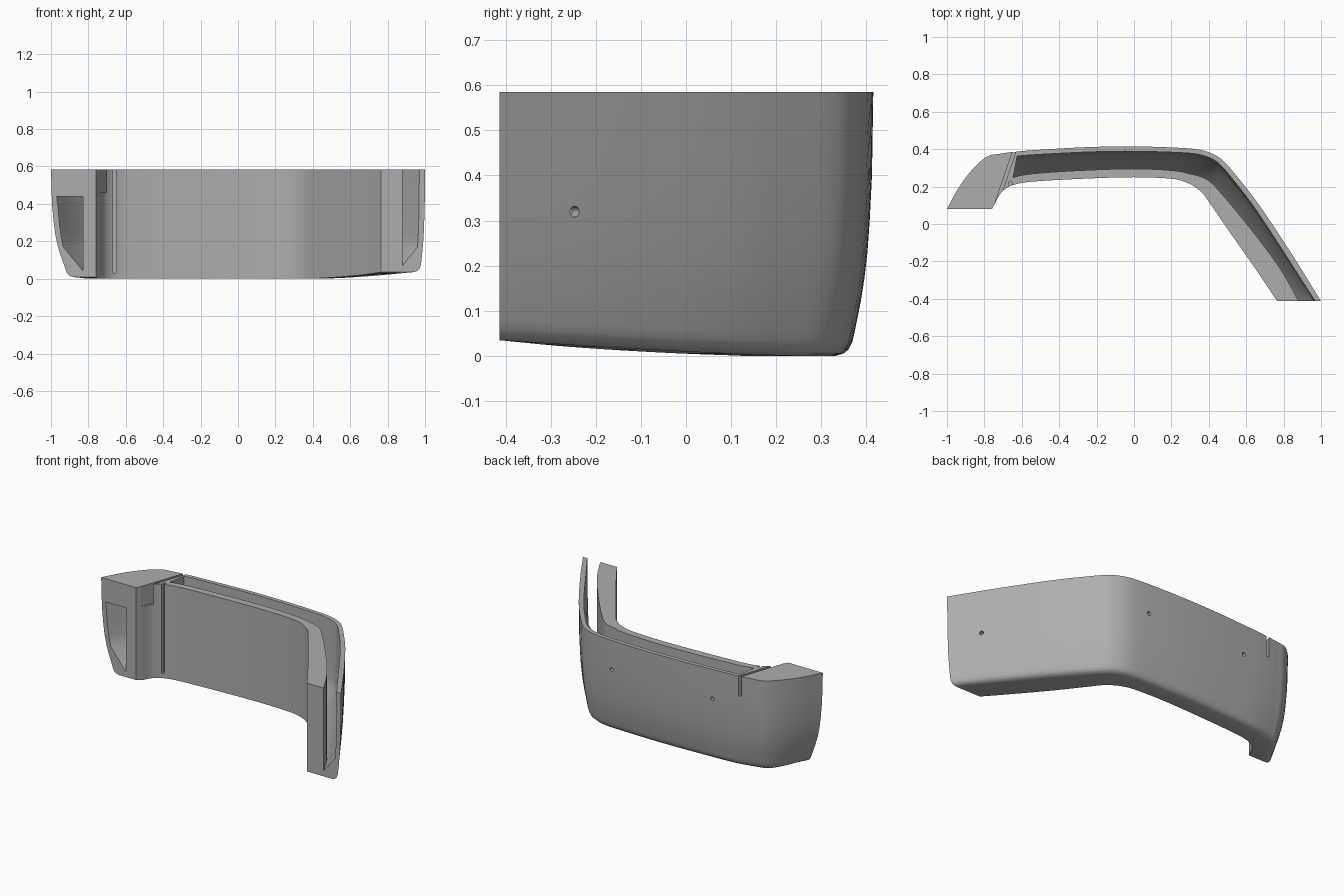
import bpy, bmesh, math
from mathutils import Vector

cube = bpy.data.objects.get("Cube")
if cube:
    bpy.data.objects.remove(cube, do_unlink=True)

TOP = 0.585
STEPS = 5

grey = bpy.data.materials.new("plain grey")
grey.use_nodes = True
grey.diffuse_color = (0.42, 0.42, 0.42, 1)
grey.node_tree.nodes["Principled BSDF"].inputs["Base Color"].default_value = grey.diffuse_color

# Plan stations: outer x, y, inner x, y, inner wall, outer wall, taper
stations = [Vector(s) for s in (
    (-1, .08, -.76, .08, .07, .03, 1.8),
    (-.94, .19, -.752, .095, .06, .03, 1.7),
    (-.87, .285, -.74, .115, .055, .03, 1.5),
    (-.79, .358, -.722, .15, .05, .028, 1.3),
    (-.72, .375, -.70, .178, .048, .026, 1.2),
    (-.62, .388, -.655, .205, .045, .025, 1.1),
    (-.5, .397, -.55, .226, .045, .025, 1),
    (-.25, .411, -.25, .243, .045, .025, 1),
    (0, .415, 0, .25, .045, .025, 1),
    (.25, .407, .2, .242, .045, .025, 1),
    (.36, .395, .28, .222, .05, .025, 1),
    (.43, .37, .33, .195, .065, .025, 1),
    (.48, .335, .37, .16, .075, .026, .95),
    (.55, .255, .42, .09, .085, .027, .9),
    (.67, .10, .52, -.055, .1, .028, .8),
    (.84, -.155, .66, -.255, .11, .03, .65),
    (1, -.413, .765, -.413, .115, .03, .5),
)]

# Outer wall profile: height, taper inset, bottom rounding
wall = [(TOP, 0, 0), (.4, .003, 0), (.3, .008, 0), (.23, .013, 0), (.17, .020, 0),
        (.12, .028, 0), (.05, .042, 0), (.03, .044, .003), (.016, .045, .009),
        (.006, .045, .02), (0, .045, .04)]


def spline(points):
    """Subdivide the stations with a Catmull-Rom curve."""
    p = [2 * points[0] - points[1]] + points + [2 * points[-1] - points[-2]]
    out = []
    for a, b, c, d in zip(p, p[1:], p[2:], p[3:]):
        for i in range(STEPS):
            t = i / STEPS
            out.append(b + (c - a) * t / 2 + (2 * a - 5 * b + 4 * c - d) * t**2 / 2
                       + (3 * b - a - 3 * c + d) * t**3 / 2)
    return out + [points[-1]]


def base_height(s):
    return .035 * max(0, (.33 - s[1]) / .743) ** 1.3


def place(s, inset, z):
    """Point at a distance inward from the outer line of a station."""
    outer, inner = Vector(s[:2]), Vector(s[2:4])
    p = outer + (inner - outer).normalized() * inset
    return (p.x, p.y, z)


def depth(s):
    return (Vector(s[2:4]) - Vector(s[:2])).length


def shell_ring(s):
    zb = base_height(s)
    ring = [place(s, s[6] * d + r, zb + z * (TOP - zb) / TOP) for z, d, r in wall]
    return ring + [place(s, depth(s), zb), place(s, depth(s), TOP)]


def cavity_ring(s, ceiling):
    zb = base_height(s)
    ring = [place(s, s[5] + s[6] * d, min(z, ceiling) if z < TOP else ceiling)
            for z, d, r in wall if z >= .17 and (z < ceiling or z == TOP)]
    side = depth(s) - s[4]
    return ring + [place(s, side, zb + .035), place(s, side, ceiling)]


def make(name, bm):
    bmesh.ops.recalc_face_normals(bm, faces=bm.faces)
    mesh = bpy.data.meshes.new(name)
    bm.to_mesh(mesh)
    bm.free()
    mesh.materials.append(grey)
    ob = bpy.data.objects.new(name, mesh)
    bpy.context.collection.objects.link(ob)
    return ob


def loft(name, rings):
    bm = bmesh.new()
    rows = [[bm.verts.new(p) for p in ring] for ring in rings]
    n = len(rows[0])
    for a, b in zip(rows, rows[1:]):
        for i in range(n):
            j = (i + 1) % n
            bm.faces.new((a[i], a[j], b[j], b[i]))
    bm.faces.new(rows[0])
    bm.faces.new(rows[-1])
    return make(name, bm)


def prism(name, outline, low, high):
    return loft(name, [[(x, y, z) for x, y in outline] for z in (low, high)])


def drill(name, centre, direction):
    bm = bmesh.new()
    bmesh.ops.create_cone(bm, cap_ends=True, segments=20, radius1=.012, radius2=.012, depth=.09)
    ob = make(name, bm)
    ob.data.transform(Vector(direction).to_track_quat('Z', 'Y').to_matrix().to_4x4())
    ob.location = centre
    return ob


def boolean(ob, cutter, operation='DIFFERENCE'):
    cutter.hide_render = True
    mod = ob.modifiers.new("cut", 'BOOLEAN')
    mod.operation, mod.solver, mod.object = operation, 'EXACT', cutter
    bpy.context.view_layer.objects.active = ob
    bpy.ops.object.modifier_apply(modifier=mod.name)
    bpy.data.objects.remove(cutter, do_unlink=True)


def beyond(s):
    """Copy of an end station pushed past the open end."""
    e = s.copy()
    e[1] -= .05
    e[3] -= .05
    return e


path = spline(stations)
shell = loft("bumper_shell", [shell_ring(s) for s in path])

# Open trough, and the closed pocket in the short end
trough = [cavity_ring(s, .7) for s in path[5 * STEPS:] + [beyond(path[-1])]]
boolean(shell, loft("trough_cutter", trough))
pocket = [cavity_ring(s, .44) for s in [beyond(path[0])] + path[:4 * STEPS + 1]]
boolean(shell, loft("pocket_cutter", pocket))

# Separate cap over the short end, with a narrow slot beside it
def cap_area(shift):
    return [(-1.2, 0), (-.781 + shift, 0), (-.611 + shift, .5), (-1.2, .5)]

cap = shell.copy()
cap.data = shell.data.copy()
cap.name = "end_cap"
bpy.context.collection.objects.link(cap)
boolean(cap, prism("cap_area", cap_area(0), .46, .7), 'INTERSECT')
boolean(shell, prism("slot_area", cap_area(.018), .46, .7))

# Upright groove in the inner wall
groove = [(-.667, .15), (-.651, .15), (-.651, .225), (-.667, .225)]
boolean(shell, prism("groove_cutter", groove, .03, .7))

# Fixing holes in the outer wall
for x in (.23, -.46):
    boolean(shell, drill("hole_cutter", (x, .405, .4), (0, 1, 0)))
boolean(shell, drill("side_hole_cutter", (.892, -.247, .32), (.84, .55, 0)))

for ob in (shell, cap):
    bpy.ops.object.select_all(action='DESELECT')
    ob.select_set(True)
    bpy.context.view_layer.objects.active = ob
    bpy.ops.object.shade_smooth_by_angle(angle=math.radians(30))
